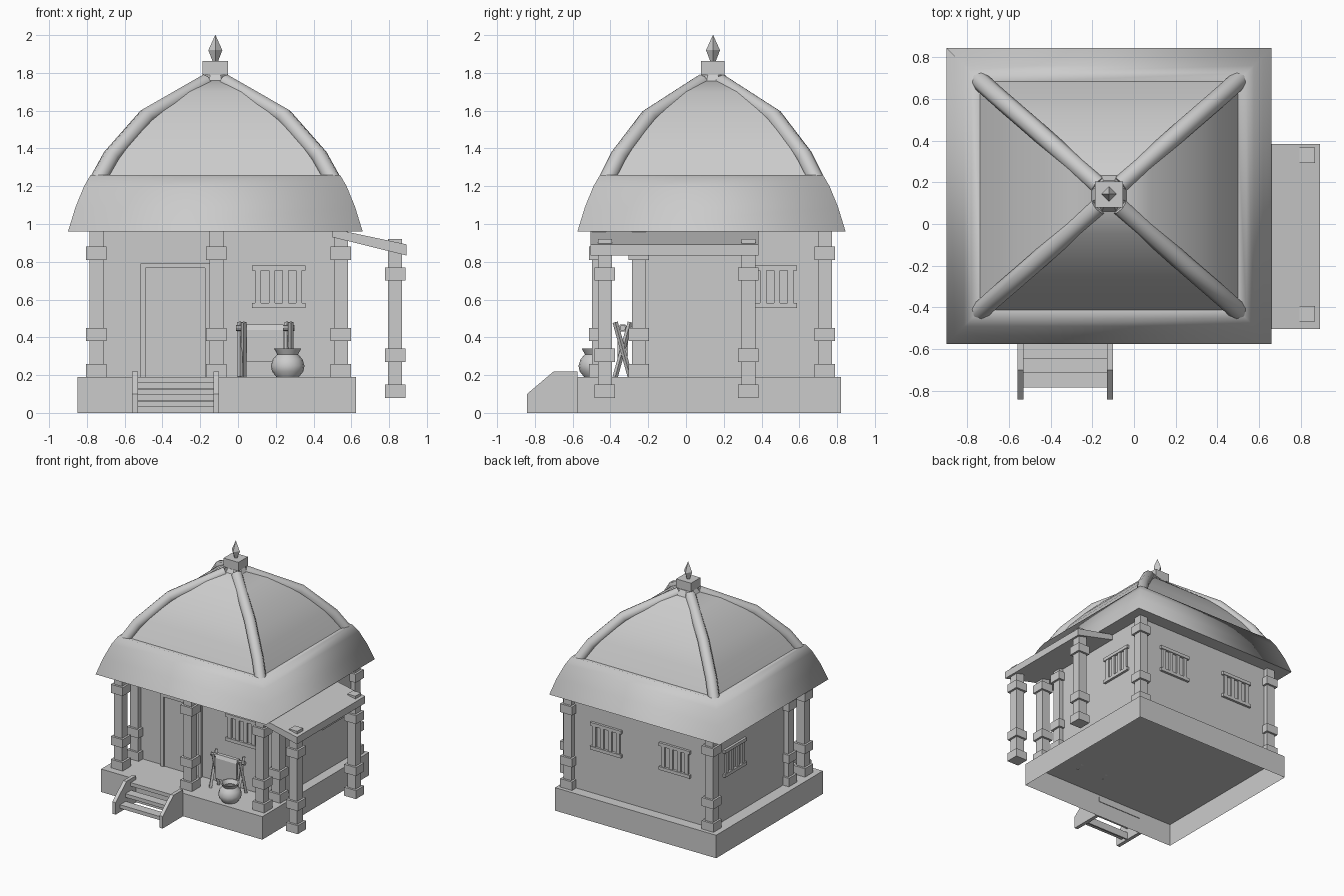
import bpy, bmesh, math
from mathutils import Vector

if "Cube" in bpy.data.objects:
    bpy.data.objects.remove(bpy.data.objects["Cube"])

CX, CY = -0.12, 0.135          # roof centre


def mesh_obj(name, verts, faces, smooth=None):
    me = bpy.data.meshes.new(name)
    me.from_pydata(verts, [], faces)
    bm = bmesh.new()
    bm.from_mesh(me)
    bmesh.ops.recalc_face_normals(bm, faces=bm.faces)
    bm.to_mesh(me)
    bm.free()
    ob = bpy.data.objects.new(name, me)
    bpy.context.collection.objects.link(ob)
    if smooth is not None:
        bpy.ops.object.select_all(action='DESELECT')
        ob.select_set(True)
        bpy.context.view_layer.objects.active = ob
        bpy.ops.object.shade_smooth_by_angle(angle=math.radians(smooth))
    return ob


def box(name, x0, x1, y0, y1, z0, z1, bottom=True):
    v = [(x, y, z) for z in (z0, z1) for x, y in ((x0, y0), (x1, y0), (x1, y1), (x0, y1))]
    f = [(4, 5, 6, 7)] + [(i, (i + 1) % 4, (i + 1) % 4 + 4, i + 4) for i in range(4)]
    if bottom:
        f.append((3, 2, 1, 0))
    return mesh_obj(name, v, f)


def extrude(name, profile, axis, a, b):
    """Sweep a 2D profile (other, z) along the x or y axis."""
    n = len(profile)
    v = [((t, p, z) if axis == 'x' else (p, t, z)) for t in (a, b) for p, z in profile]
    f = [tuple(range(n)), tuple(range(n, 2 * n))]
    f += [(i, (i + 1) % n, (i + 1) % n + n, i + n) for i in range(n)]
    return mesh_obj(name, v, f)


def loft(name, rings, cap0=False, cap1=False, smooth=None):
    n = len(rings[0])
    v = [p for r in rings for p in r]
    f = [(k * n + i, k * n + (i + 1) % n, (k + 1) * n + (i + 1) % n, (k + 1) * n + i)
         for k in range(len(rings) - 1) for i in range(n)]
    if cap0:
        f.append(tuple(range(n)))
    if cap1:
        f.append(tuple(range(len(v) - n, len(v))))
    return mesh_obj(name, v, f, smooth)


def lathe(name, prof, x, y, n, cap0=True, cap1=True, smooth=None, turn=0.0):
    rings = [[(x + r * math.cos(turn + 2 * math.pi * i / n),
               y + r * math.sin(turn + 2 * math.pi * i / n), z) for i in range(n)] for r, z in prof]
    return loft(name, rings, cap0, cap1, smooth)


def rod(name, a, b, r, n=8):
    a, b = Vector(a), Vector(b)
    q = (b - a).to_track_quat('Z', 'Y')
    ring = [q @ Vector((r * math.cos(2 * math.pi * i / n), r * math.sin(2 * math.pi * i / n), 0))
            for i in range(n)]
    return loft(name, [[a + p for p in ring], [b + p for p in ring]], True, True)


def column(name, x, y, z0, z1):
    box(name, x - .037, x + .037, y - .037, y + .037, z0, z1)
    for a, b in ((0, .07), (.19, .26), (.62, .69)):
        box(name + "_block", x - .054, x + .054, y - .054, y + .054, z0 + a, z0 + b)


def window(name, cx, cy, side):
    """Barred window; side 'x' means the wall runs along x."""
    def part(n, a0, a1, z0, z1, d):
        if side == 'x':
            box(n, cx + a0, cx + a1, cy - d, cy + d, z0, z1)
        else:
            box(n, cx - d, cx + d, cy + a0, cy + a1, z0, z1)
    for z in (.555, .753):
        part(name + "_rail", -.142, .142, z, z + .027, .02)
    for a in (-.108, -.036, .036, .108):
        part(name + "_bar", a - .016, a + .016, .57, .765, .014)


# Plinth (open below) and house body
box("plinth", -.85, .625, -.575, .82, 0, .19, bottom=False)
XL, XR, YF, YB = -.75, .545, -.25, .735
box("house_walls", XL, XR, YF, YB, .19, .965)

# Columns under the main roof
for x in (XL, XR):
    for y in (-.46, YF, YB):
        column("column", x, y, .19, .965)
column("middle_column", -.115, -.46, .19, .965)

# Door and its frame
box("door", -.49, -.175, YF - .012, YF, .19, .77)
for a, b in ((-.517, -.49), (-.175, -.148)):
    box("door_jamb", a, b, YF - .025, YF, .19, .79)
box("door_lintel", -.517, -.148, YF - .025, YF, .767, .79)

# Windows
window("front_window", .215, YF, 'x')
for x in (.21, -.42):
    window("back_window", x, YB, 'x')
for x in (XL, XR):
    window("side_window", x, .445, 'y')

# Front steps
for i in range(3):
    y = -.785 + .07 * i
    z = .06 + .065 * i
    box("step", -.535, -.125, y, -.575 if i == 2 else y + .075, z - .03, z)
    box("step_riser", -.535, -.125, y + .062, y + .075, z - .06, z - .02)
for x in (-.56, -.13):
    extrude("step_side", [(-.842, 0), (-.842, .10), (-.70, .22), (-.575, .22), (-.575, 0)],
            'x', x, x + .03)

# Side awning and its hanging posts
extrude("awning", [(.50, .93), (.50, .975), (.893, .892), (.893, .833)], 'y', -.505, .385)
for y in (-.43, .33):
    column("awning_post", .832, y, .08, .92)


# Roof: eave skirt, recessed panels, rounded hips
def square(z, hx, hy):
    return [(CX + sx * hx, CY + sy * hy, z) for sx, sy in ((-1, -1), (1, -1), (1, 1), (-1, 1))]


loft("roof_skirt", [square(*r) for r in (
    (.96, .78, .71), (1.09, .74, .67), (1.2, .695, .625), (1.26, .66, .59), (1.25, .61, .54))],
    cap0=True, smooth=100)
bpy.context.object.data.polygons[-1].use_smooth = False
loft("roof_panels", [square(*r) for r in (
    (1.24, .625, .555), (1.40, .53, .47), (1.5, .445, .395), (1.6, .345, .305),
    (1.70, .20, .18), (1.78, .04, .04))], cap1=True, smooth=30)
for sx in (-1, 1):
    for sy in (-1, 1):
        cu = bpy.data.curves.new("roof_hip", 'CURVE')
        cu.dimensions = '3D'
        cu.bevel_depth = .045
        cu.bevel_resolution = 2
        cu.use_fill_caps = True
        sp = cu.splines.new('POLY')
        path = ((1.17, .655, .585), (1.36, .55, .49), (1.57, .365, .33), (1.75, .05, .05))
        sp.points.add(len(path) - 1)
        for p, (z, hx, hy) in zip(sp.points, path):
            p.co = (CX + sx * hx, CY + sy * hy, z, 1)
        ob = bpy.data.objects.new("roof_hip", cu)
        bpy.context.collection.objects.link(ob)
        bpy.ops.object.select_all(action='DESELECT')
        ob.select_set(True)
        bpy.context.view_layer.objects.active = ob
        bpy.ops.object.convert(target='MESH')

# Roof collar, cap block and finial
lathe("roof_collar", [(.105, 1.735), (.07, 1.79)], CX, CY + .008, 8, turn=math.pi / 8)
box("roof_cap", CX - .068, CX + .068, CY - .055, CY + .068, 1.79, 1.862)
lathe("finial", [(.014, 1.86), (.037, 1.92), (.001, 2.0)], CX, CY + .008, 4)

# Water pot
lathe("pot", [(.06, .19), (.083, .22), (.089, .25), (.078, .285), (.055, .31), (.072, .34),
              (.062, .34), (.045, .31), (.06, .27), (.05, .21)], .263, -.48, 16, smooth=40)

# Trestle rack with a hanging cloth
for x in (.02, .27):
    rod("rack_leg", (x - .01, -.375, .19), (x - .01, -.295, .48), .014, 4)
    rod("rack_leg", (x + .01, -.295, .19), (x + .01, -.375, .48), .014, 4)
rod("rack_bar", (-.01, -.335, .45), (.30, -.335, .45), .016)
extrude("rack_cloth", [(-.362, .27), (-.362, .44), (-.35, .468), (-.32, .468), (-.308, .44),
                       (-.308, .30), (-.316, .30), (-.322, .43), (-.348, .43), (-.354, .27)],
        'x', .045, .24)
